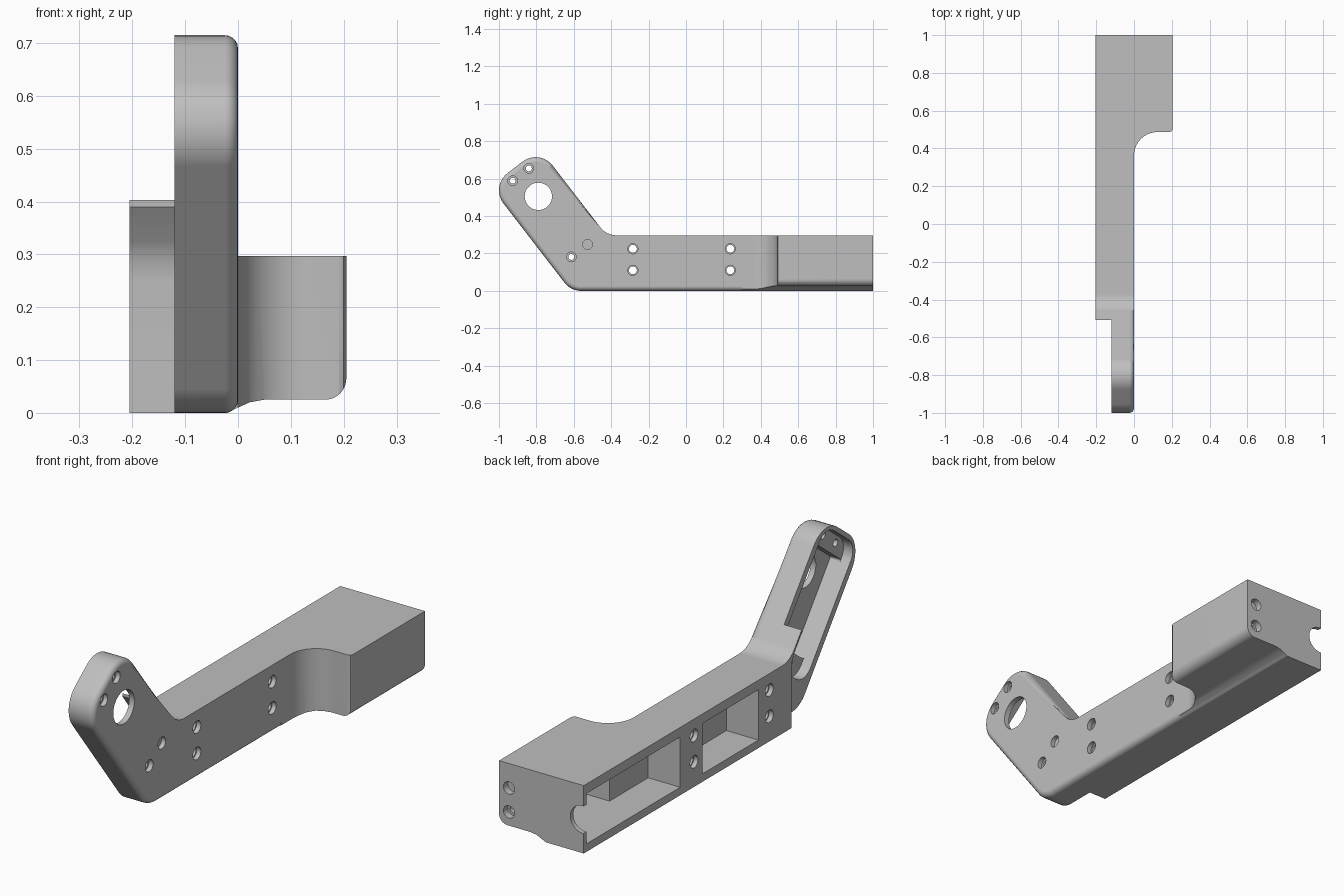
import bpy, bmesh, math
from mathutils import Vector

cube = bpy.data.objects.get("Cube")
if cube:
    bpy.data.objects.remove(cube, do_unlink=True)

grey = bpy.data.materials.new("plain_grey")
grey.use_nodes = True
COLOUR = (0.52, 0.52, 0.52, 1)
grey.diffuse_color = COLOUR
grey.node_tree.nodes["Principled BSDF"].inputs["Base Color"].default_value = COLOUR


def rounded(corners, steps=10):
    """Outline from (a, b, radius) corners, with an arc at each radius."""
    out = []
    n = len(corners)
    for i, (a, b, r) in enumerate(corners):
        p = Vector((a, b))
        if r == 0:
            out.append(p)
            continue
        u = (Vector(corners[i - 1][:2]) - p).normalized()
        v = (Vector(corners[(i + 1) % n][:2]) - p).normalized()
        half = u.angle(v) / 2
        centre = p + (u + v).normalized() * (r / math.sin(half))
        start = p + u * (r / math.tan(half)) - centre
        end = p + v * (r / math.tan(half)) - centre
        sweep = start.angle(end)
        for k in range(steps + 1):
            f = k / steps
            out.append(centre + (start * math.sin((1 - f) * sweep)
                                 + end * math.sin(f * sweep)) / math.sin(sweep))
    return out


def place(axis, p, h):
    return {"x": (h, p[0], p[1]), "y": (p[0], h, p[1]), "z": (p[0], p[1], h)}[axis]


def prism(name, axis, outline, lo, hi, soften=None):
    """Extrude an outline along an axis; soften picks edges to round."""
    bm = bmesh.new()
    rings = [[bm.verts.new(place(axis, p, h)) for p in outline] for h in (lo, hi)]
    bm.faces.new(rings[0])
    bm.faces.new(rings[1])
    n = len(outline)
    for i in range(n):
        j = (i + 1) % n
        bm.faces.new((rings[0][i], rings[0][j], rings[1][j], rings[1][i]))
    bmesh.ops.recalc_face_normals(bm, faces=bm.faces)
    if soften:
        edges = [e for e in bm.edges if soften(e)]
        bmesh.ops.bevel(bm, geom=edges, offset=0.025, segments=5, profile=0.5,
                        affect="EDGES", clamp_overlap=False)
        bmesh.ops.recalc_face_normals(bm, faces=bm.faces)
    mesh = bpy.data.meshes.new(name)
    bm.to_mesh(mesh)
    bm.free()
    mesh.materials.append(grey)
    obj = bpy.data.objects.new(name, mesh)
    bpy.context.collection.objects.link(obj)
    return obj


def combine(target, other, operation="DIFFERENCE"):
    """Apply a boolean and remove the helper."""
    mod = target.modifiers.new("combine", "BOOLEAN")
    mod.operation = operation
    mod.solver = "EXACT"
    mod.object = other
    deps = bpy.context.evaluated_depsgraph_get()
    mesh = bpy.data.meshes.new_from_object(target.evaluated_get(deps))
    target.modifiers.clear()
    target.data = mesh
    bpy.data.objects.remove(other, do_unlink=True)


def circle(a, b, r, sides=32):
    return [(a + r * math.cos(k * math.tau / sides), b + r * math.sin(k * math.tau / sides))
            for k in range(sides)]


def box(a0, a1, b0, b1, r=0):
    return rounded([(a0, b0, r), (a1, b0, r), (a1, b1, r), (a0, b1, r)])


# Frame of the tilted arm: t runs up the arm, s runs across it
TILT = math.atan2(0.792, 0.61)
ROOT = Vector((-0.616, 0))
ALONG = Vector((-math.cos(TILT), math.sin(TILT)))
ACROSS = Vector((math.sin(TILT), math.cos(TILT)))


def on_arm(t, s):
    return ROOT + ALONG * t + ACROSS * s


WIDTH, TIP, HEIGHT = 0.332, 0.705, 0.297
tip_low, tip_high = on_arm(TIP, 0), on_arm(TIP, WIDTH)


def outer_edge(e):
    mid = (e.verts[0].co + e.verts[1].co) / 2
    flat = all(abs(v.co.x) < 1e-5 for v in e.verts)
    return flat and mid.y < 0.99 and not (mid.z > 0.29 and mid.y > -0.46)


# Beam and arm in one bent profile
body = prism("bent_bracket", "x", rounded([
    (ROOT.x, 0, 0.115), (1, 0, 0), (1, HEIGHT, 0), (-0.425, HEIGHT, 0.11),
    (tip_high.x, tip_high.y, 0.115), (tip_low.x, tip_low.y, 0.115)]),
    -0.205, 0, outer_edge)

# Wide end block with a stepped underside and a curved shoulder
block = prism("end_block", "y", rounded([
    (-0.1, 0, 0), (-0.02, 0, 0), (0, 0.01, 0), (0.022, 0.02, 0), (0.05, 0.025, 0),
    (0.205, 0.025, 0.04), (0.205, HEIGHT, 0), (-0.1, HEIGHT, 0)]), 0.3, 1)
combine(block, prism("shoulder_cutter", "z", rounded([
    (0, 0.2, 0), (0, 0.487, 0.125), (0.19, 0.487, 0), (0.2, 0.492, 0),
    (0.205, 0.502, 0), (0.3, 0.502, 0), (0.3, 0.2, 0)]), -0.1, 0.5))
combine(body, block, "UNION")

# Thin the arm behind the beam's curved front end
combine(body, prism("arm_thinning_cutter", "x", [
    (-0.437, -0.1), (-0.437, 0.25), (-0.442, 0.29), (-0.458, 0.325), (-0.507, 0.39),
    (-0.507, 0.9), (-1.2, 0.9), (-1.2, -0.1)], -0.3, -0.12))

# Open pockets in the beam and the hollow of the end block
for y0, y1 in ((-0.208, 0.18), (0.333, 0.98)):
    combine(body, prism("beam_pocket_cutter", "x", box(y0, y1, 0.035, 0.255), -0.3, -0.05))
combine(body, prism("block_hollow_cutter", "z",
                    box(-0.15, 0.1, 0.6, 0.93, 0.05), 0.035, 0.255))

# Arm pocket: shallow over the screw bosses, deep between them
for t0, t1, r, depth in ((0.09, 0.685, 0.07, -0.075), (0.185, 0.61, 0.01, -0.025)):
    outline = [on_arm(p.x, p.y) for p in box(t0, t1, 0.03, 0.302, r)]
    combine(body, prism("arm_pocket_cutter", "x", outline, -0.3, depth))

# Large round opening in the arm
hub = on_arm(0.506, 0.171)
combine(body, prism("hub_cutter", "x", circle(hub.x, hub.y, 0.073, 48), -0.3, 0.1))

# Screw holes with counterbores in the arm and the beam
for t in (0.142, 0.656):
    for s in (0.113, 0.222):
        p = on_arm(t, s)
        combine(body, prism("screw_cutter", "x", circle(p.x, p.y, 0.016), -0.3, 0.1))
        combine(body, prism("head_cutter", "x", circle(p.x, p.y, 0.026), -0.02, 0.1))
for y in (-0.284, 0.237):
    for z in (0.11, 0.225):
        combine(body, prism("screw_cutter", "x", circle(y, z, 0.021), -0.3, 0.1))
        for lo, hi in ((-0.02, 0.1), (-0.3, -0.185)):
            combine(body, prism("head_cutter", "x", circle(y, z, 0.027), lo, hi))

# Screw holes and cable notch in the back end
for z in (0.085, 0.19):
    combine(body, prism("end_screw_cutter", "y", circle(0.157, z, 0.016), 0.85, 1.1))
    combine(body, prism("end_head_cutter", "y", circle(0.157, z, 0.027), 0.97, 1.1))
combine(body, prism("cable_notch_cutter", "y", circle(-0.2, 0.147, 0.06), 0.9, 1.1))

# Smooth the rounded surfaces and keep the hard edges
for other in bpy.context.selected_objects:
    other.select_set(False)
body.select_set(True)
bpy.context.view_layer.objects.active = body
bpy.ops.object.shade_smooth_by_angle(angle=math.radians(30))
weighted = body.modifiers.new("weighted_normals", "WEIGHTED_NORMAL")
weighted.keep_sharp = True
